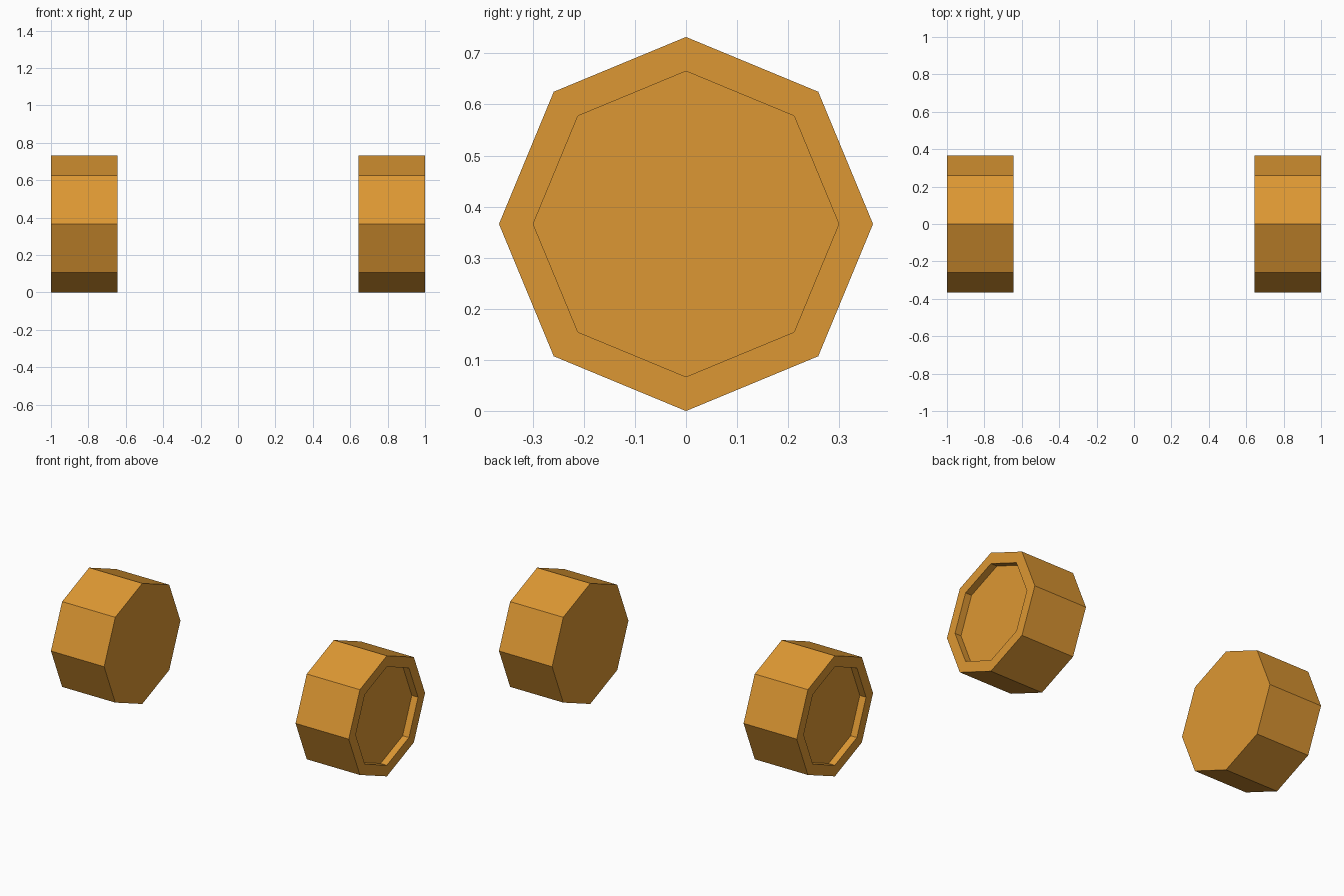
import bpy, bmesh, math

if "Cube" in bpy.data.objects:
    bpy.data.objects.remove(bpy.data.objects["Cube"])

R, R_IN, WIDTH, DEPTH, SIDES = 0.366, 0.299, 0.357, 0.042, 8

mat = bpy.data.materials.new("amber orange")
mat.diffuse_color = (0.72, 0.31, 0.033, 1)
mat.use_nodes = True
mat.node_tree.nodes["Principled BSDF"].inputs["Base Color"].default_value = mat.diffuse_color


def ring(bm, x, r):
    return [bm.verts.new((x, r * math.cos(i * math.tau / SIDES),
                          R + r * math.sin(i * math.tau / SIDES))) for i in range(SIDES)]


def wheel(name, side):
    # octagonal drum with a shallow recess on its outer face
    bm = bmesh.new()
    rings = [ring(bm, side * x, r) for x, r in
             ((1 - WIDTH, R), (1, R), (1, R_IN), (1 - DEPTH, R_IN))]
    for a, b in zip(rings, rings[1:]):
        for i in range(SIDES):
            j = (i + 1) % SIDES
            bm.faces.new((a[i], a[j], b[j], b[i]))
    bm.faces.new(rings[0])
    bm.faces.new(rings[-1])
    bmesh.ops.recalc_face_normals(bm, faces=bm.faces)
    me = bpy.data.meshes.new(name)
    bm.to_mesh(me)
    bm.free()
    me.materials.append(mat)
    bpy.context.collection.objects.link(bpy.data.objects.new(name, me))


wheel("right_wheel", 1)
wheel("left_wheel", -1)
